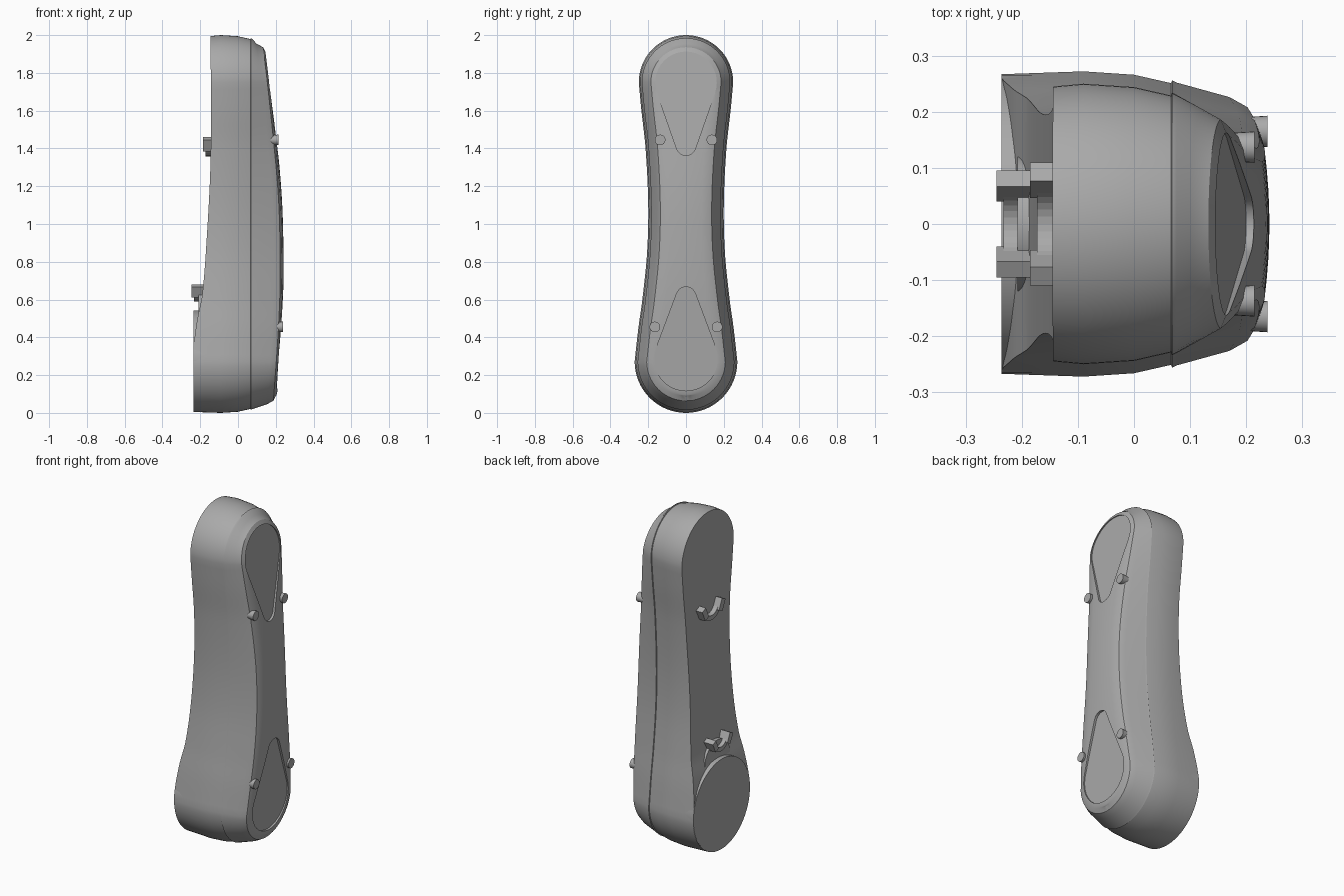
import bpy, bmesh, math
from mathutils import Vector

if "Cube" in bpy.data.objects:
    bpy.data.objects.remove(bpy.data.objects["Cube"])

grey = bpy.data.materials.new("plain grey")
grey.use_nodes = True
grey.diffuse_color = (0.4, 0.4, 0.4, 1)
grey.node_tree.nodes["Principled BSDF"].inputs["Base Color"].default_value = (0.4, 0.4, 0.4, 1)


def curve(keys, z):
    """Smooth interpolation through (z, value) keys, in rising z."""
    if z <= keys[0][0]:
        return keys[0][1]
    if z >= keys[-1][0]:
        return keys[-1][1]
    last = len(keys) - 1
    i = next(k for k in range(last) if z <= keys[k + 1][0])

    def slope(k):
        a, b = keys[max(k - 1, 0)], keys[min(k + 1, last)]
        return (b[1] - a[1]) / (b[0] - a[0])
    (z0, v0), (z1, v1) = keys[i], keys[i + 1]
    h = z1 - z0
    t = (z - z0) / h
    return (v0 * (1 + 2 * t) * (1 - t) ** 2 + slope(i) * h * t * (1 - t) ** 2
            + v1 * t * t * (3 - 2 * t) + slope(i + 1) * h * t * t * (t - 1))


WIDTH = [(0.272, 0.272), (0.45, 0.252), (0.6, 0.231), (0.85, 0.206), (1.1, 0.2),
         (1.4, 0.214), (1.6, 0.236), (1.75, 0.25)]
FRONT = [(0, 0.2), (0.1, 0.208), (0.45, 0.232), (0.7, 0.241), (1.0, 0.238),
         (1.2, 0.228), (1.45, 0.205), (1.75, 0.173), (1.94, 0.15), (2, 0.143)]
BACK = [(0.36, -0.235), (0.5, -0.215), (0.62, -0.19), (0.9, -0.167), (1.35, -0.145), (2, -0.145)]


def front(z):
    return curve(FRONT, z)


def back(z):
    return curve(BACK, z)


def make(name, bm, smooth=True):
    bmesh.ops.recalc_face_normals(bm, faces=bm.faces)
    mesh = bpy.data.meshes.new(name)
    bm.to_mesh(mesh)
    bm.free()
    mesh.materials.append(grey)
    ob = bpy.data.objects.new(name, mesh)
    bpy.context.collection.objects.link(ob)
    if smooth:
        shade(ob)
    return ob


def shade(ob):
    bpy.ops.object.select_all(action="DESELECT")
    ob.select_set(True)
    bpy.context.view_layer.objects.active = ob
    bpy.ops.object.shade_smooth_by_angle(angle=math.radians(30))


def prism(name, outline, low, high, smooth=True):
    """Solid from a (y, z) outline between two x functions of z."""
    bm = bmesh.new()
    a = [bm.verts.new((low(z), y, z)) for y, z in outline]
    b = [bm.verts.new((high(z), y, z)) for y, z in outline]
    bm.faces.new(a)
    bm.faces.new(b)
    for i in range(len(a)):
        j = (i + 1) % len(a)
        bm.faces.new((a[i], a[j], b[j], b[i]))
    return make(name, bm, smooth)


# Half outline from the top pole down to the bottom pole
ARC, SIDE = 16, 40
half = [(0.25 * math.sin(a), 1.75 + 0.25 * math.cos(a))
        for a in (math.pi / 2 * i / ARC for i in range(ARC))]
for i in range(SIDE + 1):
    z = 1.75 + (0.272 - 1.75) * i / SIDE
    half.append((curve(WIDTH, z), z))
half += [(0.272 * math.cos(a), 0.272 - 0.272 * math.sin(a))
         for a in (math.pi / 2 * i / ARC for i in range(1, ARC + 1))]
half[0], half[-1] = (0, 2), (0, 0)

# Levels from back to front: (fixed x or None, offset from front, inset)
LEVELS = [("back", 0, 0.005), ("fixed", -0.09, 0), ("fixed", 0, 0.006), ("fixed", 0.066, 0.021),
          ("fixed", 0.068, 0.016), ("fixed", 0.076, 0.02), ("front", -0.05, 0.046),
          ("front", -0.018, 0.064), ("front", -0.008, 0.088)]
COLS = 8


def section(i):
    """Closed cross-section through one outline station."""
    y, z = half[i]
    before, after = half[max(i - 1, 0)], half[min(i + 1, len(half) - 1)]
    d = Vector((after[0] - before[0], after[1] - before[1])).normalized()
    n = Vector((-d.y, d.x))
    if i in (0, len(half) - 1):
        n = Vector((0, 1 if i == 0 else -1))
    side = []
    for kind, x, inset in LEVELS:
        py, pz = y - n.x * inset, z - n.y * inset
        px = {"back": back(pz), "fixed": x, "front": front(pz) + x}[kind]
        side.append((px, py, pz))
    fx, fy, fz = side[-1]
    bx, by, bz = side[0]
    fr = [1 - 2 * k / COLS for k in range(1, COLS)]
    crown = [(fx + 0.008 * (1 - f * f) * min(1, fy / 0.1), fy * f, fz) for f in fr]
    mirror = [(px, -py, pz) for px, py, pz in reversed(side)]
    rear = [(bx, -by * f, bz) for f in fr]
    return side + crown + mirror + rear


# Main body
bm = bmesh.new()
rows = [[bm.verts.new(p) for p in section(i)] for i in range(len(half))]
for a, b in zip(rows, rows[1:]):
    for k in range(len(a)):
        j = (k + 1) % len(a)
        bm.faces.new((a[k], a[j], b[j], b[k]))
bmesh.ops.remove_doubles(bm, verts=bm.verts, dist=0.0001)
body = make("body_shell", bm, False)


# Recessed teardrop panels on the front
def teardrop(z_big, r_big, z_tip, r_tip):
    s = 1 if z_big > z_tip else -1
    lean = math.asin((r_big - r_tip) / abs(z_big - z_tip))
    pts = []
    for i in range(25):
        a = -lean + (math.pi + 2 * lean) * i / 24
        pts.append((r_big * math.cos(a), z_big + s * r_big * math.sin(a)))
    for i in range(13):
        a = math.pi + lean + (math.pi - 2 * lean) * i / 12
        pts.append((r_tip * math.cos(a), z_tip + s * r_tip * math.sin(a)))
    return pts


for name, shape in (("upper", (1.75, 0.163, 1.415, 0.052)), ("lower", (0.285, 0.168, 0.615, 0.052))):
    cutter = prism(name + "_panel_cutter", teardrop(*shape),
                   lambda z: front(z) - 0.014, lambda z: front(z) + 0.1, False)
    cutter.hide_render = True
    mod = body.modifiers.new("panel", "BOOLEAN")
    mod.operation, mod.solver, mod.object = "DIFFERENCE", "EXACT", cutter
    bpy.context.view_layer.objects.active = body
    bpy.ops.object.modifier_apply(modifier=mod.name)
    bpy.data.objects.remove(cutter)
shade(body)


def circle(r, zc, n=64):
    return [(r * math.cos(math.tau * i / n), zc + r * math.sin(math.tau * i / n)) for i in range(n)]


# Round pad at the back of the lower end, with a small arched rise above it
prism("lower_back_pad", circle(0.267, 0.276), lambda z: -0.236, lambda z: -0.12)
prism("clip_arch", circle(0.12, 0.53), lambda z: -0.208, lambda z: -0.15)

# Four pins, wider at the tip
for z, y, tip in ((1.445, 0.137, 0.215), (0.455, 0.165, 0.238)):
    for s, word in ((1, "left"), (-1, "right")):
        bm = bmesh.new()
        bmesh.ops.create_cone(bm, cap_ends=True, segments=24, radius1=0.02, radius2=0.028, depth=0.12)
        for v in bm.verts:
            v.co = Vector((v.co.z + tip - 0.06, v.co.x + s * y, v.co.y + z))
        make(("upper_" if z > 1 else "lower_") + word + "_pin", bm)


# Small cradle clips on the back: a curved band with a block at each end
def block(name, x0, x1, y, z, w, h, tilt):
    c, s = math.cos(tilt), math.sin(tilt)
    corners = [(y + c * a * w - s * b * h, z + s * a * w + c * b * h)
               for a, b in ((-1, -1), (1, -1), (1, 1), (-1, 1))]
    prism(name, corners, lambda q: x0, lambda q: x1, False)


def cradle(name, z, x0, x1, reach):
    arc = [math.radians(-150 + 120 * i / 10) for i in range(11)]
    band = [(reach * math.cos(a), z + reach * math.sin(a)) for a in arc]
    band += [(0.7 * reach * math.cos(a), z + 0.7 * reach * math.sin(a)) for a in reversed(arc)]
    prism(name + "_band", band, lambda q: x0 + 0.012, lambda q: x1, False)
    for s, word in ((1, "left"), (-1, "right")):
        block(name + "_" + word + "_block", x0, x1, s * reach * 0.85, z - reach * 0.3,
              reach * 0.2, reach * 0.38, s * -0.45)


cradle("upper_clip", 1.45, -0.185, -0.13, 0.092)
cradle("lower_clip", 0.67, -0.245, -0.17, 0.08)
